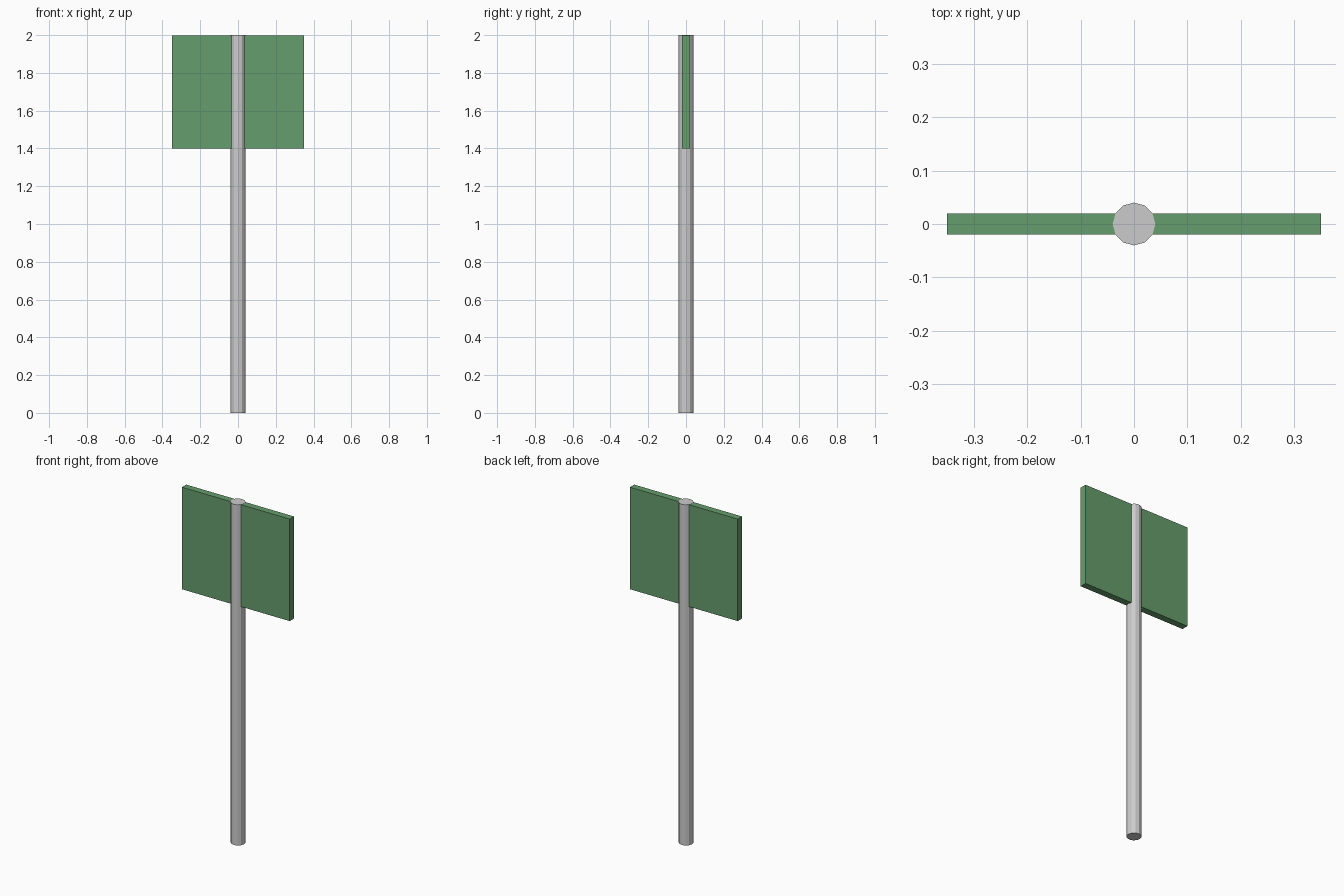
import bpy

if "Cube" in bpy.data.objects:
    bpy.data.objects.remove(bpy.data.objects["Cube"])

# Round post, twelve flat sides
bpy.ops.mesh.primitive_cylinder_add(vertices=12, radius=0.04, depth=2.0, location=(0, 0, 1.0))
post = bpy.context.object
post.name = "post"

# Sign panel, its top just under the post cap to avoid overlapping faces
bottom, top = 1.4, 1.999
bpy.ops.mesh.primitive_cube_add(size=1, location=(0, 0, (bottom + top) / 2))
panel = bpy.context.object
panel.name = "sign_panel"
panel.scale = (0.7, 0.04, top - bottom)
bpy.ops.object.transform_apply(location=False, rotation=False, scale=True)

# Green paint
green = bpy.data.materials.new("green_paint")
green.diffuse_color = (0.13, 0.34, 0.15, 1)
green.use_nodes = True
green.node_tree.nodes["Principled BSDF"].inputs["Base Color"].default_value = green.diffuse_color
panel.data.materials.append(green)
